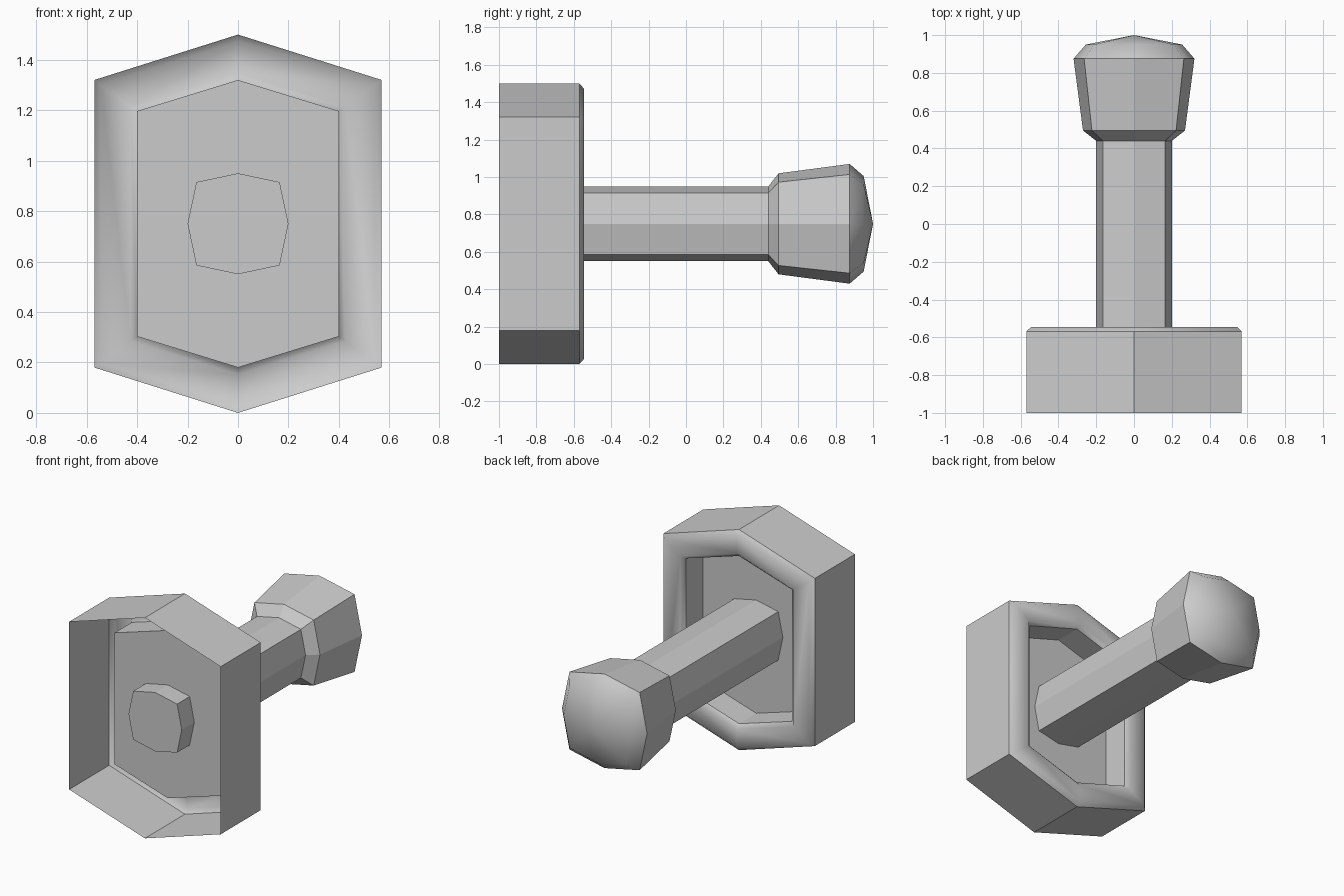
import bpy, bmesh

if "Cube" in bpy.data.objects:
    bpy.data.objects.remove(bpy.data.objects["Cube"])

ZC = 0.75  # height of the shared axis


def hexagon(half_w, corner, tip):
    """Elongated hexagon as (x, z) offsets, counter-clockwise from the front."""
    return [(half_w, -corner), (half_w, corner), (0, tip),
            (-half_w, corner), (-half_w, -corner), (0, -tip)]


def octagon(r):
    """Rounded-square octagon as (x, z) offsets."""
    d = r * 0.825
    return [(r, 0), (d, d), (0, r), (-d, d), (-r, 0), (-d, -d), (0, -r), (d, -d)]


def loft(name, sections, smooth_bands=(), sharp_rings=(), cap_front=False,
         cap_last=False, tip_y=None):
    """Bridge (y, outline) sections; optionally cap them or close to a point."""
    bm = bmesh.new()
    rings = [[bm.verts.new((x, y, ZC + z)) for x, z in outline]
             for y, outline in sections]
    n = len(rings[0])
    for k in range(len(rings) - 1):
        a, b = rings[k], rings[k + 1]
        for i in range(n):
            j = (i + 1) % n
            bm.faces.new((a[i], b[i], b[j], a[j])).smooth = k in smooth_bands
    if cap_front:
        bm.faces.new(rings[0])
    if cap_last:
        bm.faces.new(rings[-1][::-1])
    if tip_y is not None:
        tip = bm.verts.new((0, tip_y, ZC))
        for i in range(n):
            f = bm.faces.new((rings[-1][i], tip, rings[-1][(i + 1) % n]))
            f.smooth = True
    for k in sharp_rings:
        for i in range(n):
            bm.edges.get((rings[k][i], rings[k][(i + 1) % n])).smooth = False
    mesh = bpy.data.meshes.new(name)
    bm.to_mesh(mesh)
    bm.free()
    obj = bpy.data.objects.new(name, mesh)
    bpy.context.collection.objects.link(obj)
    return obj


# Open-fronted housing: outer wall, softened lip, recessed well and its plate
outer = hexagon(0.57, 0.57, 0.75)
inner = hexagon(0.40, 0.447, 0.57)
loft("housing", [
    (-1.0, outer),
    (-0.57, outer),
    (-0.545, hexagon(0.545, 0.552, 0.722)),
    (-0.545, hexagon(0.425, 0.465, 0.598)),
    (-0.57, inner),
    (-0.755, inner),
], smooth_bands=(1, 2, 3), sharp_rings=(1, 4), cap_last=True)

# Plunger: shaft through the plate, flared head and domed end
loft("plunger", [
    (-0.89, octagon(0.20)),
    (0.44, octagon(0.20)),
    (0.495, octagon(0.27)),
    (0.875, octagon(0.32)),
    (0.95, octagon(0.255)),
], smooth_bands=(3,), sharp_rings=(3,), cap_front=True, tip_y=1.0)
